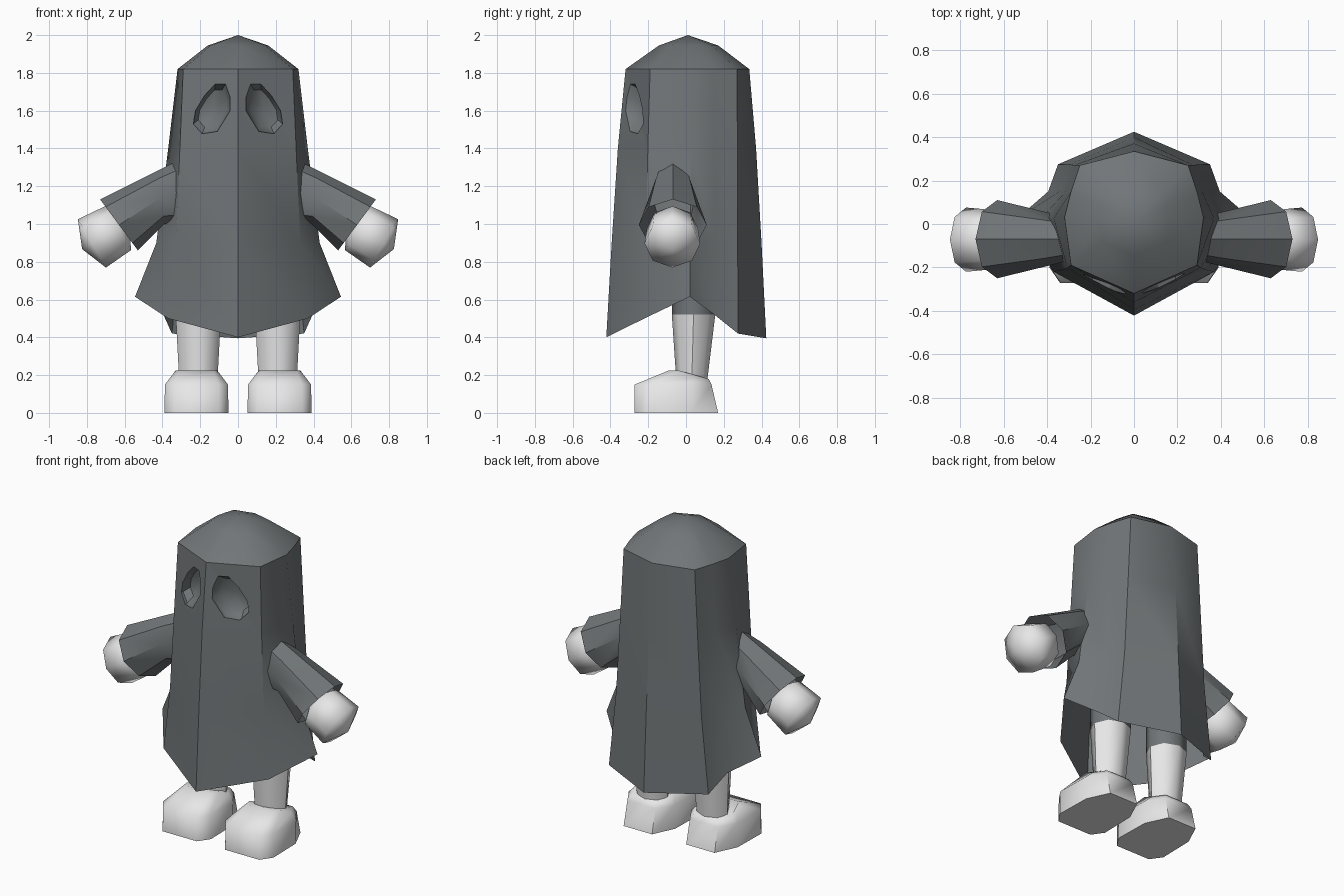
import bpy, bmesh, math
from mathutils import Vector

cube = bpy.data.objects.get("Cube")
if cube:
    bpy.data.objects.remove(cube)


def material(name, colour):
    m = bpy.data.materials.new(name)
    m.use_nodes = True
    m.diffuse_color = colour
    bsdf = m.node_tree.nodes["Principled BSDF"]
    bsdf.inputs["Base Color"].default_value = colour
    bsdf.inputs["Roughness"].default_value = 0.8
    return m


GREY = material("slate grey cloth", (0.165, 0.18, 0.187, 1))
WHITE = material("off white", (0.8, 0.8, 0.8, 1))


def smooth(obj, angle):
    bpy.ops.object.select_all(action="DESELECT")
    obj.select_set(True)
    bpy.context.view_layer.objects.active = obj
    bpy.ops.object.shade_smooth_by_angle(angle=math.radians(angle))


def loft(name, rings, mat, start=None, end=None, angle=40):
    """Skin rings of points; start and end are 'cap', a tip point or None."""
    bm = bmesh.new()
    loops = [[bm.verts.new(p) for p in ring] for ring in rings]
    n = len(loops[0])
    for a, b in zip(loops, loops[1:]):
        for i in range(n):
            j = (i + 1) % n
            bm.faces.new((a[i], a[j], b[j], b[i]))
    for loop, finish in ((loops[0], start), (loops[-1], end)):
        if finish == "cap":
            bm.faces.new(loop)
        elif finish:
            tip = bm.verts.new(finish)
            for i in range(n):
                bm.faces.new((loop[i], loop[(i + 1) % n], tip))
    bmesh.ops.recalc_face_normals(bm, faces=bm.faces)
    me = bpy.data.meshes.new(name)
    bm.to_mesh(me)
    bm.free()
    me.materials.append(mat)
    obj = bpy.data.objects.new(name, me)
    bpy.context.collection.objects.link(obj)
    smooth(obj, angle)
    return obj


def both_sides(half):
    """Mirror a front-to-back half outline into a closed ring."""
    return half + [(-x, y, z) for x, y, z in reversed(half) if x > 0]


def circle(centre, u, v, sides=8):
    steps = [math.tau * i / sides for i in range(sides)]
    return [centre + u * math.cos(a) + v * math.sin(a) for a in steps]


# Robe: crown outline blended towards a ragged hem, front to back
crown = [(0, -.32), (.29, -.19), (.32, .03), (.29, .15), (.25, .27), (0, .335)]
hem = [(0, -.422, .4), (.37, -.22, .5), (.545, .02, .615),
       (.395, .15, .52), (.35, .275, .42), (0, .425, .395)]


def robe_ring(z, tx, ty):
    return both_sides([(a + (c - a) * tx, b + (d - b) * ty, z)
                       for (a, b), (c, d, _) in zip(crown, hem)])


dome = both_sides([(x * .5, y * .48 + .01, 1.945) for x, y in crown])
base = Vector((0, 0, .7))
robe = loft("robe", [dome, robe_ring(1.82, 0, 0), robe_ring(1.4, .22, .4),
                     robe_ring(.9, .5, .72), both_sides(hem)],
            GREY, start=(0, .01, 2), end=base)

# Eye hollows: tapered cutters sunk into the face
eye = [(.066, 1.742), (.12, 1.742), (.177, 1.68), (.225, 1.6), (.236, 1.53),
       (.19, 1.478), (.11, 1.49), (.042, 1.6), (.042, 1.67)]
mid_x = sum(x for x, z in eye) / len(eye)
mid_z = sum(z for x, z in eye) / len(eye)


def eye_ring(side, scale, depth):
    ring = []
    for x, z in eye:
        x, z = mid_x + (x - mid_x) * scale, mid_z + (z - mid_z) * scale
        ring.append((side * x, -.34 + .48 * x + depth, z))
    return ring


cutters = []
for side in (1, -1):
    cutter = loft("eye_cutter", [eye_ring(side, 1, -.2), eye_ring(side, 1, .012),
                                 eye_ring(side, .75, .06)], GREY, start="cap",
                  end=(side * mid_x, -.34 + .48 * mid_x + .085, mid_z))
    cutter.hide_render = True
    cutters.append(cutter)
    mod = robe.modifiers.new("eye_hollow", "BOOLEAN")
    mod.operation = "DIFFERENCE"
    mod.solver = "EXACT"
    mod.object = cutter
bpy.context.view_layer.update()
cut = robe.evaluated_get(bpy.context.evaluated_depsgraph_get())
carved = bpy.data.meshes.new_from_object(cut)
robe.modifiers.clear()
robe.data = carved
for cutter in cutters:
    bpy.data.objects.remove(cutter)

# Open the underside of the robe
bm = bmesh.new()
bm.from_mesh(robe.data)
inner = [v for v in bm.verts if (v.co - base).length < .01]
bmesh.ops.delete(bm, geom=inner, context="VERTS")
bm.to_mesh(robe.data)
bm.free()
smooth(robe, 40)

for side, word in ((1, "left"), (-1, "right")):
    # Sleeve: flared tube from shoulder to open cuff
    def sleeve_ring(top, bottom, width):
        t = Vector((side * top[0], -.07, top[1]))
        b = Vector((side * bottom[0], -.07, bottom[1]))
        return circle((t + b) / 2, (t - b) / 2, Vector((0, width, 0)))

    loft(word + "_sleeve", [sleeve_ring((.31, 1.34), (.3, 1.0), .1),
                            sleeve_ring((.42, 1.285), (.39, 1.0), .125),
                            sleeve_ring((.73, 1.13), (.53, .86), .18)], GREY)

    # Hand: faceted mitten ball along the arm
    axis = Vector((side * .86, 0, -.5)).normalized()
    up = Vector((side * .5, 0, .86)).normalized()
    across = Vector((0, 1, 0))
    palm = Vector((side * .7, -.072, .94))
    rings = [circle(palm + axis * a, up * r, across * r)
             for a, r in ((-.075, .135), (.085, .148))]
    loft(word + "_hand", rings, WHITE, start=palm - axis * .15,
         end=palm + axis * .145, angle=75)

    # Leg, with a grey trouser hidden under the robe
    def leg_ring(z, y, rx, ry):
        return circle(Vector((side * .21, y, z)), Vector((rx, 0, 0)),
                      Vector((0, ry, 0)))

    loft(word + "_leg", [leg_ring(.15, .03, .1, .08),
                         leg_ring(.52, .04, .12, .115)],
         WHITE, start="cap", end="cap", angle=50)
    loft(word + "_trouser", [leg_ring(.52, .04, .12, .115),
                             leg_ring(.72, .04, .12, .115)],
         GREY, end="cap", angle=50)

    # Shoe: boxy toe, sloping top and tapered heel
    def shoe_ring(half):
        return [(side * .22 + x, y, z) for x, y, z in
                half + [(-x, y, z) for x, y, z in reversed(half)]]

    plan = [(.12, -.272), (.17, -.2), (.165, .03), (.1, .17)]
    sole = [(x, y, 0) for x, y in plan]
    upper = [(x * .98, min(y, .135), .15) for x, y in plan]
    top = [(.09, -.09, .225), (.11, -.04, .225), (.125, .04, .185), (.08, .12, .18)]
    loft(word + "_shoe", [shoe_ring(sole), shoe_ring(upper), shoe_ring(top)],
         WHITE, start="cap", end="cap", angle=60)
